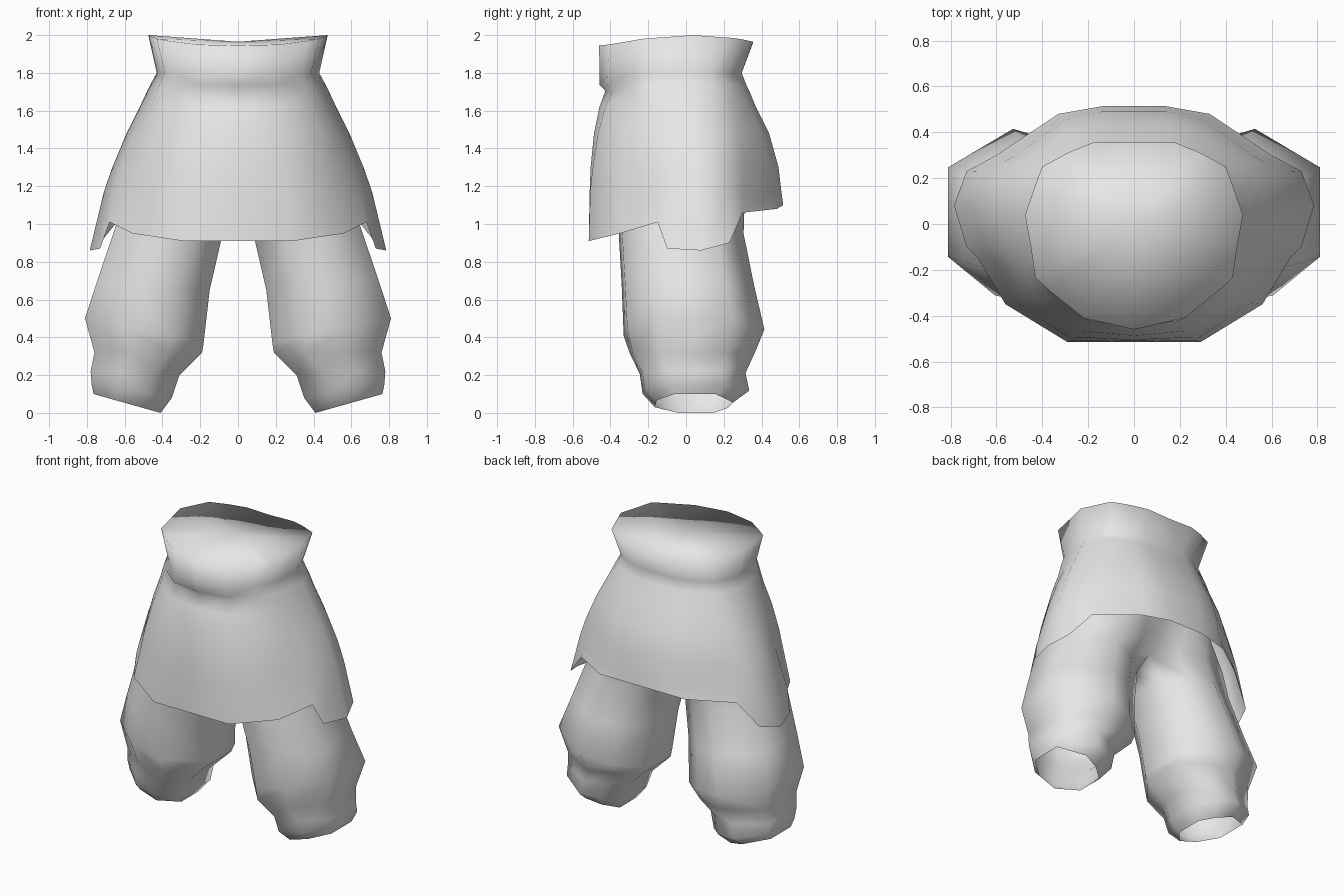
import bpy

if "Cube" in bpy.data.objects:
    bpy.data.objects.remove(bpy.data.objects["Cube"])

cloth = bpy.data.materials.new("light_grey_cloth")
cloth.diffuse_color = (0.8, 0.8, 0.8, 1)
cloth.use_nodes = True
cloth.node_tree.nodes["Principled BSDF"].inputs["Base Color"].default_value = cloth.diffuse_color


def loft(name, rings, closed_upto=0, apex=None):
    """Skin half rings from bottom to top, then mirror across x = 0.
    Rings below index closed_upto are closed tubes, those above are open at x = 0."""
    n = len(rings[0])
    verts = [p for ring in rings for p in ring]
    faces = []
    for r in range(len(rings) - 1):
        for i in range(n if r < closed_upto else n - 1):
            j = (i + 1) % n
            faces.append((r * n + i, r * n + j, (r + 1) * n + j, (r + 1) * n + i))
    if apex:
        verts.append(apex)
        base = (len(rings) - 1) * n
        faces += [(base + i, base + i + 1, len(verts) - 1) for i in range(n - 1)]
    mesh = bpy.data.meshes.new(name)
    mesh.from_pydata(verts, [], faces)
    mesh.materials.append(cloth)
    for p in mesh.polygons:
        p.use_smooth = True
    obj = bpy.data.objects.new(name, mesh)
    bpy.context.collection.objects.link(obj)
    mod = obj.modifiers.new("Mirror", 'MIRROR')
    mod.use_clip = True
    mod.merge_threshold = 0.002
    return obj


# Tunic skirt: ragged hem and flared waist rim, front centre to back centre
hem = [(0, -.515, .91), (.29, -.515, .91), (.56, -.35, .95), (.68, -.15, 1.01),
       (.73, -.10, .87), (.785, .08, .86), (.73, .23, .90), (.60, .30, 1.06),
       (.33, .48, 1.08), (.13, .515, 1.10), (0, .515, 1.10)]
rim = [(0, -.46, 1.945), (.22, -.41, 1.95), (.37, -.29, 1.97), (.43, -.235, 1.98),
       (.45, -.10, 1.99), (.475, .04, 2.0), (.43, .17, 1.99), (.40, .25, 1.985),
       (.29, .31, 1.975), (.18, .355, 1.965), (0, .355, 1.96)]


def skirt_ring(z, half_x, front, back, t, fold=0):
    """Blend hem and rim outlines, fitted to the given extents; fold dents the belly."""
    ring = []
    for i, (h, r) in enumerate(zip(hem, rim)):
        x = (1 - t) * h[0] / .785 + t * r[0] / .475
        y = (1 - t) * h[1] / .515 + t * r[1] / (.46 if r[1] < 0 else .355)
        y *= front if y < 0 else back
        ring.append((x * half_x, y + (fold if i < 2 else 0), z))
    return ring


skirt = [hem,
         skirt_ring(1.17, .71, .51, .505, .05),
         skirt_ring(1.30, .665, .505, .49, .2),
         skirt_ring(1.48, .59, .487, .44, .4),
         skirt_ring(1.62, .52, .458, .37, .6),
         skirt_ring(1.705, .48, .455, .335, .75, .028),
         skirt_ring(1.735, .465, .457, .32, .8),
         skirt_ring(1.80, .43, .458, .295, .9),
         rim]
# The waist is closed by a shallow smooth top
loft("tunic_skirt", skirt, apex=(0, 0, 1.965))

# Baggy trousers: one section, fitted ring by ring from the slanted cuff up
section = [(-1, -.4), (-.4, -1), (.35, -.95), (1, -.5),
           (1, .55), (.1, 1), (-.5, .85), (-1, .5)]


def leg_ring(z_in, z_out, x_in, x_out, front, back):
    cx, hx = (x_in + x_out) / 2, (x_out - x_in) / 2
    cy, hy = (front + back) / 2, (back - front) / 2
    cz, hz = (z_in + z_out) / 2, (z_out - z_in) / 2
    return [(cx + u * hx, cy + v * hy, cz + u * hz) for u, v in section]


def pelvis_ring(z, half_x, half_y):
    """Half outline with both ends on the centre line."""
    outline = [(0, -1), (.3, -1), (.65, -.85), (1, -.4),
               (1, .4), (.65, .85), (.3, 1), (0, 1)]
    return [(u * half_x, v * half_y - .01, z) for u, v in outline]


legs = [leg_ring(0, .10, .41, .765, -.165, .25),
        leg_ring(.08, .15, .35, .775, -.23, .335),
        leg_ring(.20, .22, .31, .78, -.245, .315),
        leg_ring(.32, .32, .19, .76, -.30, .365),
        leg_ring(.37, .50, .182, .81, -.33, .415),
        leg_ring(.65, .70, .15, .745, -.34, .36),
        leg_ring(.91, .98, .09, .65, -.355, .305),
        leg_ring(1.06, 1.14, 0, .60, -.36, .31),
        pelvis_ring(1.28, .56, .36)]
loft("trousers", legs, closed_upto=7)
